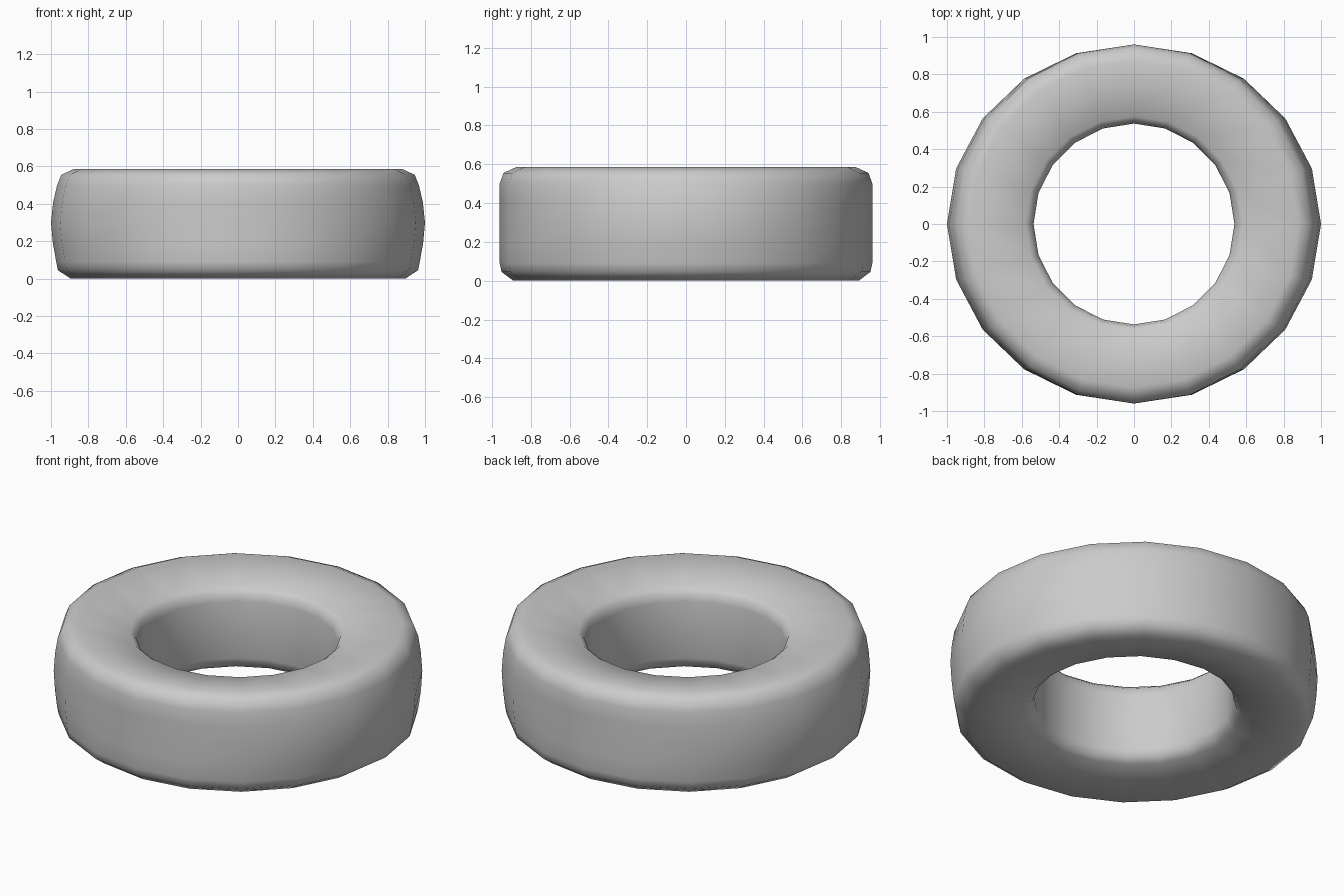
import bpy, bmesh
from math import cos, sin, pi

if "Cube" in bpy.data.objects:
    bpy.data.objects.remove(bpy.data.objects["Cube"])

SIDES = 20
# Closed cross-section: (x radius, y radius, z); side wall bulges in x, faces dish inward
PROFILE = [
    (0.895, 0.89, 0.0), (0.963, 0.95, 0.045), (0.972, 0.96, 0.09),
    (0.99, 0.96, 0.19), (1.0, 0.96, 0.30), (0.988, 0.96, 0.41),
    (0.967, 0.96, 0.50), (0.945, 0.94, 0.555), (0.88, 0.875, 0.585),
    (0.58, 0.575, 0.53), (0.55, 0.547, 0.505), (0.537, 0.537, 0.46),
    (0.537, 0.537, 0.125), (0.55, 0.547, 0.085), (0.585, 0.58, 0.055),
]

# Tyre-like ring swept from the profile
bm = bmesh.new()
rings = []
for i in range(SIDES):
    a = 2 * pi * i / SIDES
    rings.append([bm.verts.new((rx * cos(a), ry * sin(a), z)) for rx, ry, z in PROFILE])
n = len(PROFILE)
for i in range(SIDES):
    r0, r1 = rings[i], rings[(i + 1) % SIDES]
    for j in range(n):
        k = (j + 1) % n
        bm.faces.new((r0[j], r1[j], r1[k], r0[k]))
bmesh.ops.recalc_face_normals(bm, faces=bm.faces)
for f in bm.faces:
    f.smooth = True

mesh = bpy.data.meshes.new("ring_tyre")
bm.to_mesh(mesh)
bm.free()
obj = bpy.data.objects.new("ring_tyre", mesh)
bpy.context.collection.objects.link(obj)
